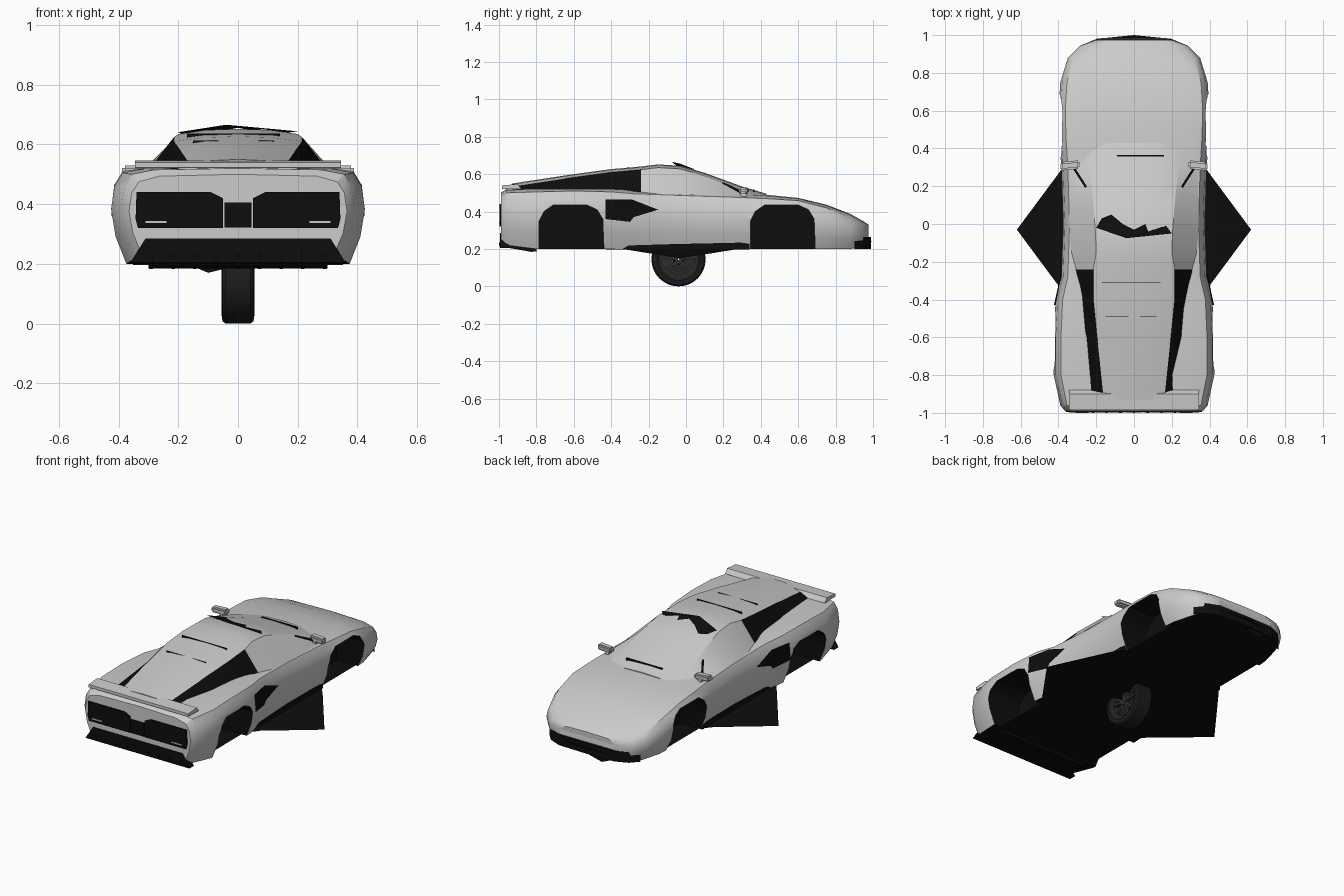
import bpy, bmesh, math
from mathutils import Vector

if "Cube" in bpy.data.objects:
    bpy.data.objects.remove(bpy.data.objects["Cube"])


def material(name, c):
    m = bpy.data.materials.new(name)
    m.diffuse_color = (c, c, c, 1)
    m.use_nodes = True
    m.node_tree.nodes["Principled BSDF"].inputs["Base Color"].default_value = m.diffuse_color
    return m


GREY = material("paint", 0.62)
BLACK = material("black_trim", 0.004)
RUBBER = material("rubber", 0.012)
RIM = material("rim_metal", 0.03)


def finish(name, bm, mats, mirror=False, angle=None):
    bmesh.ops.recalc_face_normals(bm, faces=bm.faces)
    me = bpy.data.meshes.new(name)
    bm.to_mesh(me)
    bm.free()
    ob = bpy.data.objects.new(name, me)
    bpy.context.collection.objects.link(ob)
    for m in mats:
        me.materials.append(m)
    if mirror:
        ob.modifiers.new("mirror", 'MIRROR')
    if angle:
        smooth(ob, angle)
    return ob


def activate(ob):
    bpy.ops.object.select_all(action='DESELECT')
    ob.select_set(True)
    bpy.context.view_layer.objects.active = ob


def smooth(ob, angle):
    activate(ob)
    bpy.ops.object.shade_smooth_by_angle(angle=math.radians(angle))


def loft(name, sections, mats, pick=None, angle=30):
    """sections: list of (y, half outline from bottom centre to top centre)"""
    bm = bmesh.new()
    rings = []
    for y, half in sections:
        ring = half + [(-x, z) for x, z in half[-2:0:-1]]
        rings.append([bm.verts.new((x, y, z)) for x, z in ring])
    n = len(rings[0])
    for i in range(len(rings) - 1):
        for j in range(n):
            k = (j + 1) % n
            f = bm.faces.new((rings[i][j], rings[i][k], rings[i + 1][k], rings[i + 1][j]))
            if pick:
                f.material_index = pick(i, j)
    bm.faces.new(rings[0])
    bm.faces.new(rings[-1])
    return finish(name, bm, mats, angle=angle)


def prism(name, pts, axis, a, b, mat, mirror=False):
    """Extrude a 2D outline along x, y or z between a and b"""
    bm = bmesh.new()

    def at(p, t):
        return {'x': (t, *p), 'y': (p[0], t, p[1]), 'z': (*p, t)}[axis]
    lo = [bm.verts.new(at(p, a)) for p in pts]
    hi = [bm.verts.new(at(p, b)) for p in pts]
    bm.faces.new(lo)
    bm.faces.new(hi)
    for i in range(len(pts)):
        k = (i + 1) % len(pts)
        bm.faces.new((lo[i], lo[k], hi[k], hi[i]))
    return finish(name, bm, [mat], mirror)


def panel(name, pts, mat, mirror=False):
    bm = bmesh.new()
    bm.faces.new([bm.verts.new(p) for p in pts])
    return finish(name, bm, [mat], mirror)


def rect(x0, x1, z0, z1):
    return [(x0, z0), (x1, z0), (x1, z1), (x0, z1)]


# Lower body: y, half width, bottom z, shoulder z, centre z
body_rows = [(-.99, .365, .23, .475, .50), (-.96, .39, .22, .50, .52), (-.8, .425, .2, .505, .525),
             (-.6, .425, .2, .51, .525), (-.4, .415, .2, .505, .525), (-.28, .385, .2, .495, .52),
             (0, .375, .2, .485, .51), (.3, .385, .2, .475, .50), (.45, .395, .2, .468, .488),
             (.6, .40, .2, .458, .473), (.75, .39, .2, .42, .437), (.88, .35, .2, .365, .387),
             (.945, .285, .21, .33, .35), (.975, .2, .22, .315, .33)]
sections = []
for y, w, zb, zs, zt in body_rows:
    h = zs - zb
    sections.append((y, [(0, zb), (w * .88, zb), (w * .965, zb + .3 * h), (w, zb + .6 * h),
                         (w * .975, zb + .85 * h), (w * .91, zs), (w * .72, zs + .75 * (zt - zs)), (0, zt)]))
body = loft("car_body", sections, [GREY, BLACK], lambda i, j: int(j in (0, 13)))

# Wheel arch pockets
arch = [(-.175, .1), (-.175, .35), (-.15, .40), (-.10, .435), (.08, .435), (.135, .41), (.165, .36), (.175, .1)]
for cy in (-.61, .52):
    for s in (1, -1):
        cutter = prism("arch_cutter", [(y + cy, z) for y, z in arch], 'x', .2 * s, .6 * s, BLACK)
        cutter.hide_render = True
        mod = body.modifiers.new("arch", 'BOOLEAN')
        mod.object = cutter
        mod.operation = 'DIFFERENCE'
        mod.solver = 'EXACT'
        mod.material_mode = 'TRANSFER'
        activate(body)
        bpy.ops.object.modifier_apply(modifier=mod.name)
        bpy.data.objects.remove(cutter)
smooth(body, 30)

# Cabin and engine deck: y, base half width, base z, top half width, top z
cabin_rows = [(.43, .26, .47, .20, .478), (.3, .335, .48, .235, .517), (.1, .342, .485, .215, .590),
              (-.03, .34, .49, .205, .628), (-.15, .335, .49, .20, .635), (-.24, .315, .495, .215, .624),
              (-.4, .285, .50, .215, .610), (-.6, .265, .505, .195, .583), (-.93, .23, .51, .16, .533)]
loft("cabin", [(y, [(0, bz), (bw, bz), (tw, tz), (tw * .55, tz + .013), (0, tz + .017)])
               for y, bw, bz, tw, tz in cabin_rows], [GREY, BLACK],
     lambda i, j: int(i >= 5 and j in (1, 6)), 25)

# Black trim at the top of the windscreen, with a low roof ridge
edge = [(.2, -.05), (.17, -.01), (.14, -.02), (.08, -.05), (.06, .0), (0, -.03), (-.06, .0),
        (-.12, .05), (-.17, .03), (-.2, -.02)]
bm = bmesh.new()
peak = bm.verts.new((-.04, -.075, .666))
row = [bm.verts.new((x, y, .656 - .06 * abs(x) - .3 * max(0, y + .03))) for x, y in edge]
for a, b in zip(row, row[1:]):
    bm.faces.new((peak, a, b))
finish("windscreen_trim", bm, [BLACK])
panel("window_trim", [(.328, .3, .493), (.32, .31, .505), (.25, .2, .557), (.258, .19, .552)], BLACK, True)

# Thin shut lines and wiper
prism("wiper", rect(-.09, .16, .497, .519), 'y', .357, .366, BLACK)
prism("deck_line_upper", rect(-.17, .14, .62, .637), 'y', -.311, -.307, BLACK)
prism("deck_line_lower", rect(-.15, .12, .60, .614), 'y', -.491, -.487, BLACK)

# Side intake and sill strip
panel("side_intake", [(.415, -.43, .465), (.389, -.29, .465), (.386, -.15, .41),
                      (.391, -.28, .37), (.391, -.30, .345), (.424, -.43, .36)], BLACK, True)
prism("sill", [(-.43, .197), (-.43, .215), (-.1, .225), (.34, .235), (.34, .197)], 'x', .3, .352, BLACK, True)

# Door mirrors
mirror_bm = bmesh.new()
bmesh.ops.create_cube(mirror_bm, size=1)
for v in mirror_bm.verts:
    v.co = Vector((.338 + v.co.x * .1, .31 + v.co.y * .045 - v.co.x * .01, .512 + v.co.z * .035))
bmesh.ops.bevel(mirror_bm, geom=mirror_bm.edges[:], offset=.009, segments=2, affect='EDGES')
finish("door_mirror", mirror_bm, [GREY], True, 40)
prism("mirror_stem", rect(.31, .33, .48, .51), 'y', .29, .325, GREY, True)

# Tail: spoiler, lamp panels, number panel, diffuser
prism("rear_spoiler", [(-.985, .522), (-.985, .54), (-.9, .547), (-.88, .52)], 'x', -.345, .345, GREY)
prism("tail_lamp_panel", [(.05, .32), (.335, .32), (.343, .35), (.34, .44), (.09, .44), (.05, .42)],
      'y', -.997, -.97, BLACK, True)
prism("number_panel", rect(-.045, .045, .322, .405), 'y', -.998, -.97, BLACK)
prism("tail_reflector", rect(.24, .31, .337, .344), 'y', -1, -.99, GREY, True)
prism("rear_lower_grille", [(-.36, .205), (.36, .205), (.31, .285), (-.31, .285)], 'y', -.994, -.95, BLACK)
prism("diffuser", [(-.985, .21), (-.985, .225), (-.8, .215), (-.8, .185)], 'x', -.3, .3, BLACK)
for i in range(9):
    x = -.29 + i * .0725
    prism("diffuser_fin", [(-1, .215), (-1, .235), (-.82, .2), (-.82, .183)], 'x', x - .006, x + .006, BLACK)

# Nose: lower grille and splitter
plan = [(.315, .9), (.27, .95), (.19, .983), (0, .988), (-.19, .983), (-.27, .95), (-.315, .9)]
prism("front_grille", plan, 'z', .2, .265, BLACK)
panel("splitter", [(.2, .98, .235), (0, 1, .24), (-.2, .98, .235), (-.15, .95, .235), (.15, .95, .235)], BLACK)
panel("splitter_tip", [(-.17, .975, .2), (-.1, .975, .17), (.02, .975, .2)], BLACK)
panel("bonnet_lip", [(.19, .982, .27), (-.19, .982, .27), (-.19, .978, .3), (.19, .978, .3)], GREY)

# Flat floor and the pointed side plates
panel("floor", [(.26, .94, .199), (-.26, .94, .199), (-.33, .7, .199), (-.33, -.8, .199),
                (-.3, -.95, .199), (.3, -.95, .199), (.33, -.8, .199), (.33, .7, .199)], BLACK)
panel("side_plate", [(.33, .35, .2), (.39, .28, .2), (.62, -.03, .15), (.39, -.34, .2), (.33, -.42, .2)],
      BLACK, True)

# Single wheel under the middle
C = Vector((0, -.04, .145))


def lathe(name, prof, mat, n=32):
    bm = bmesh.new()
    rings = [[bm.verts.new(C + Vector((x, r * math.cos(t), r * math.sin(t))))
              for t in (2 * math.pi * k / n for k in range(n))] for x, r in prof]
    for a, b in zip(rings, rings[1:]):
        for k in range(n):
            m = (k + 1) % n
            bm.faces.new((a[k], a[m], b[m], b[k]))
    return finish(name, bm, [mat], angle=35)


lathe("tyre", [(-.045, .098), (-.055, .115), (-.052, .137), (-.042, .145), (.042, .145),
               (.052, .137), (.055, .115), (.045, .098), (-.045, .098)], RUBBER)
lathe("rim_barrel", [(.048, .1), (.046, .09), (-.046, .09), (-.048, .1)], RIM)
lathe("hub", [(.045, .004), (.045, .022), (.0, .028), (-.02, .09)], RIM)
for i in range(10):
    t = 2 * math.pi * (i // 2) / 5 + (.2 if i % 2 else -.2) + math.pi / 2
    d, s = Vector((math.cos(t), math.sin(t))), Vector((-math.sin(t), math.cos(t))) * .007
    q = Vector((C.y, C.z))
    prism("spoke", [tuple(q + d * r + s * k) for r, k in ((.015, -1), (.093, -1), (.093, 1), (.015, 1))],
          'x', .02, .042, RIM)
